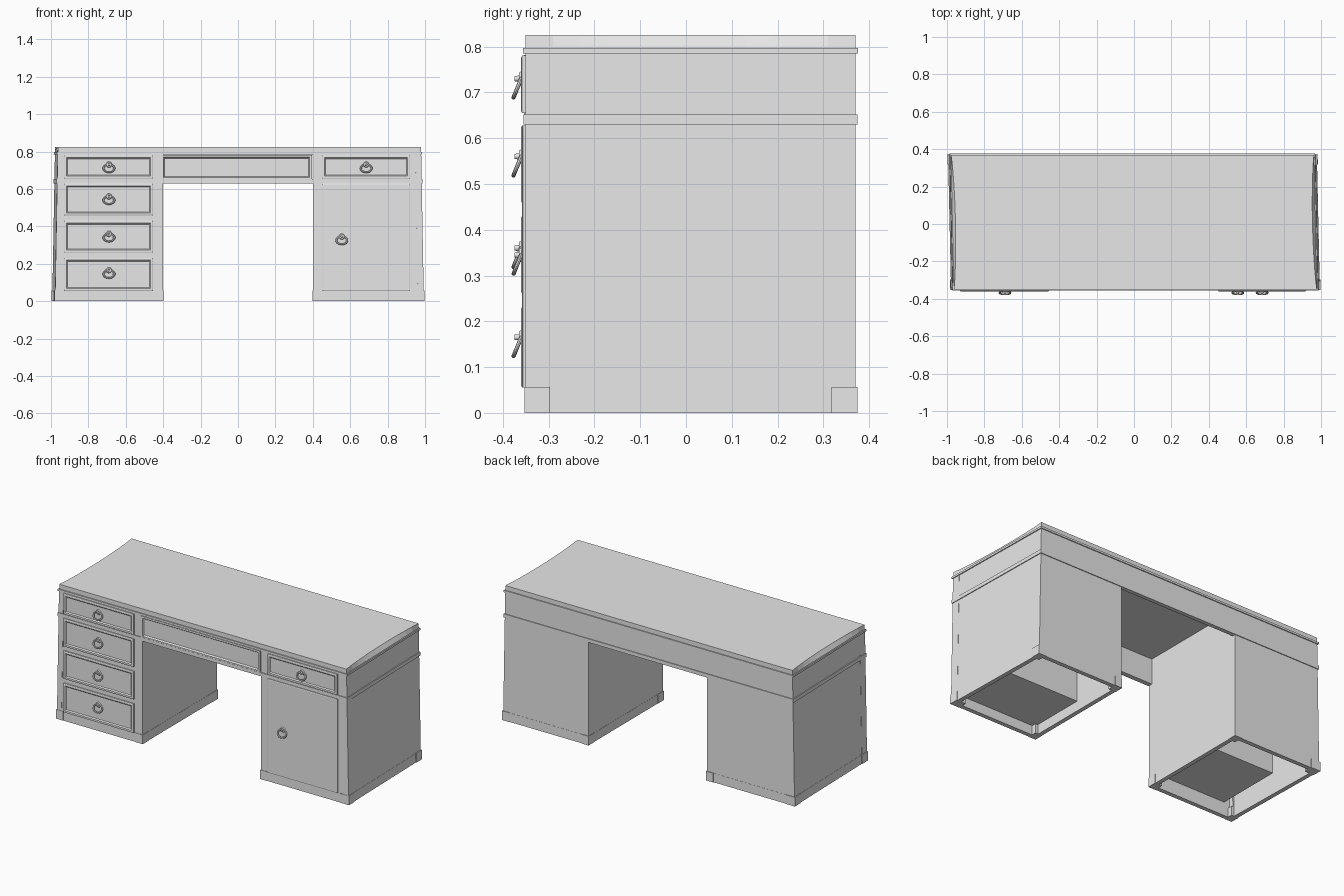
import bpy, bmesh, math
from mathutils import Matrix

cube = bpy.data.objects.get("Cube")
if cube:
    bpy.data.objects.remove(cube, do_unlink=True)

grey = bpy.data.materials.new("plain_grey")
grey.use_nodes = True
grey.diffuse_color = (0.8, 0.8, 0.8, 1)
grey.node_tree.nodes["Principled BSDF"].inputs["Base Color"].default_value = (0.8, 0.8, 0.8, 1)

W, FRONT, BACK = 0.985, -0.35, 0.37      # half width, front and back planes
BAND, TOP = 0.63, 0.785                  # lower band and underside of the top


def lean(x, y, z):
    """Outer sides lean inward with height and are slightly skewed."""
    if abs(x) < 0.94:
        return x
    return x - math.copysign(0.018 * z, x) - 0.022 * y


def finish(name, bm):
    bmesh.ops.recalc_face_normals(bm, faces=bm.faces)
    for v in bm.verts:
        v.co.x = lean(*v.co)
    mesh = bpy.data.meshes.new(name)
    bm.to_mesh(mesh)
    bm.free()
    mesh.materials.append(grey)
    obj = bpy.data.objects.new(name, mesh)
    bpy.context.collection.objects.link(obj)
    return obj


def add_box(bm, x, y, z):
    size = [b - a for a, b in (x, y, z)]
    mid = [(a + b) / 2 for a, b in (x, y, z)]
    bmesh.ops.create_cube(bm, size=1, matrix=Matrix.Translation(mid) @ Matrix.Diagonal((*size, 1)))


def box(name, x, y, z):
    bm = bmesh.new()
    add_box(bm, x, y, z)
    return finish(name, bm)


def panel(name, x, z, y, steps):
    """Board whose front face is inset in (width, depth) steps."""
    bm = bmesh.new()
    add_box(bm, x, (y, FRONT + 0.01), z)
    face = min(bm.faces, key=lambda f: f.calc_center_median().y)
    for width, depth in steps:
        bmesh.ops.inset_region(bm, faces=[face], thickness=width, use_even_offset=True)
        for v in face.verts:
            v.co.y += depth
    return finish(name, bm)


def pull(name, x, z):
    """Round rosette with a hanging oval ring."""
    bm = bmesh.new()
    for radius, depth, y in ((0.016, 0.006, -0.362), (0.007, 0.016, -0.367)):
        bmesh.ops.create_cone(bm, cap_ends=True, segments=20, radius1=radius, radius2=radius * 0.8,
                              depth=depth, matrix=Matrix.Translation((x, y, z + 0.02))
                              @ Matrix.Rotation(math.pi / 2, 4, 'X'))
    rosette = finish(name + "_rosette", bm)
    bpy.ops.mesh.primitive_torus_add(location=(x, -0.368, z), rotation=(math.radians(68), 0, 0),
                                     major_radius=0.023, minor_radius=0.0045,
                                     major_segments=28, minor_segments=8)
    ring = bpy.context.object
    ring.name = name + "_ring"
    ring.scale.x = 1.25
    ring.data.materials.append(grey)
    bpy.ops.object.select_all(action='DESELECT')
    for obj in (rosette, ring):
        obj.select_set(True)
        bpy.context.view_layer.objects.active = obj
    bpy.ops.object.shade_smooth_by_angle(angle=math.radians(40))


def span(a, b, side):
    return tuple(sorted((a * side, b * side)))


# Hollow pedestals, open underneath
for side, label in ((-1, "right"), (1, "left")):
    inner = 0.4
    box(label + "_outer_side", span(W - 0.022, W, side), (FRONT, BACK), (0.05, TOP))
    box(label + "_inner_side", span(inner, inner + 0.022, side), (FRONT, BACK), (0.05, TOP))
    box(label + "_pedestal_back", span(inner, W, side), (BACK - 0.02, BACK), (0.05, TOP))
    box(label + "_pedestal_front", span(inner, W, side), (FRONT, FRONT + 0.022), (0.05, TOP))
    box(label + "_corner_post", span(W - 0.03, W + 0.001, side), (FRONT - 0.001, -0.3), (0.055, TOP))

    # Plinth rails between corner feet
    bm = bmesh.new()
    for x in ((W - 0.025, W + 0.001), (inner - 0.001, inner + 0.025)):
        add_box(bm, span(*x, side), (FRONT, BACK), (0, 0.055))
    for y in ((FRONT - 0.001, FRONT + 0.025), (BACK - 0.025, BACK + 0.001)):
        add_box(bm, span(inner, W, side), y, (0, 0.055))
    finish(label + "_plinth", bm)
    bm = bmesh.new()
    for x in ((W - 0.05, W + 0.005), (inner - 0.003, inner + 0.045)):
        for y in ((FRONT - 0.003, -0.297), (0.318, BACK + 0.004)):
            add_box(bm, span(*x, side), y, (0, 0.056))
    finish(label + "_corner_feet", bm)

# Knee space front and back rails
box("back_apron", (-0.41, 0.41), (BACK - 0.02, BACK), (BAND, TOP))
box("front_apron", (-0.41, 0.41), (FRONT + 0.006, FRONT + 0.024), (BAND, TOP))
panel("middle_drawer", (-0.41, 0.395), (0.648, 0.782), FRONT - 0.004,
      ((0.012, 0), (0.006, 0.009)))

# Band and upper moulding running round the body
for name, z, out in (("lower_band", (BAND, 0.652), 0.005), ("top_moulding", (TOP, 0.797), 0.006)):
    bm = bmesh.new()
    for side in (-1, 1):
        add_box(bm, span(W - 0.02, W + out, side), (FRONT - out, BACK + out), z)
    add_box(bm, (-W, W), (FRONT - out, FRONT + 0.015), z)
    add_box(bm, (-W, W), (BACK - 0.015, BACK + out), z)
    finish(name, bm)

# Desk top: the upper outline bows inward a little at both ends
bm = bmesh.new()
rings = []
for z, bow in ((TOP, 0), (0.8, 0), (0.825, 0.016)):
    ring = []
    for side in (1, -1):
        for i in range(13):
            t = i / 12 if side == 1 else 1 - i / 12
            y = FRONT + (BACK - FRONT) * t
            ring.append(bm.verts.new((side * (W - bow * math.sin(math.pi * t) ** 0.7), y, z)))
    rings.append(ring)
for low, high in zip(rings, rings[1:]):
    for i in range(len(low)):
        j = (i + 1) % len(low)
        bm.faces.new((low[i], low[j], high[j], high[i]))
bm.faces.new(rings[-1])
bm.faces.new(list(reversed(rings[0])))
finish("desk_top", bm)

# Drawers with a raised rim, sunken field and box behind
rim = ((0.004, -0.002), (0.009, 0), (0.006, 0.006))
rows = ((0.655, 0.78, 0.71), (0.458, 0.628, 0.54), (0.26, 0.43, 0.34), (0.055, 0.232, 0.145))
drawers = [(-0.93, -0.455, -0.69, *row) for row in rows] + [(0.45, 0.92, 0.685, *rows[0])]
for n, (x0, x1, knob, z0, z1, handle) in enumerate(drawers, 1):
    panel(f"drawer_front_{n}", (x0, x1), (z0, z1), FRONT - 0.008, rim)
    box(f"drawer_box_{n}", (x0 + 0.02, x1 - 0.02), (FRONT + 0.01, 0.08), (z0 + 0.03, z1 - 0.02))
    pull(f"drawer_pull_{n}", knob, handle)

# Cupboard door and the compartment behind it
panel("cupboard_door", (0.45, 0.92), (0.055, BAND - 0.002), FRONT - 0.006, ((0.004, -0.002),))
box("cupboard_compartment", (0.425, 0.93), (FRONT + 0.01, 0.03), (0.06, 0.62))
pull("door_pull", 0.555, 0.325)
